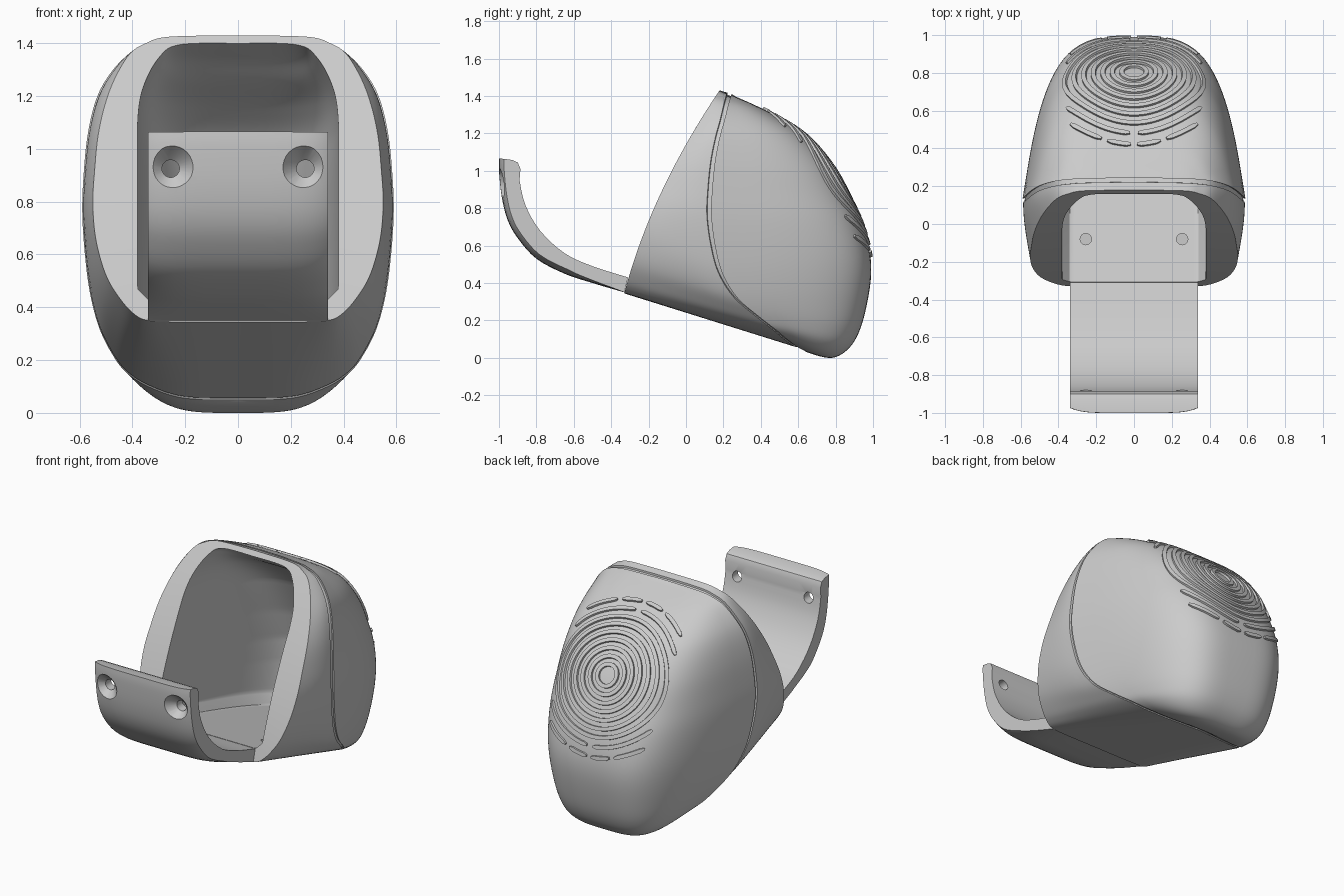
import bpy, bmesh, math
from mathutils import Vector
from mathutils.bvhtree import BVHTree

cube = bpy.data.objects.get("Cube")
if cube:
    bpy.data.objects.remove(cube)

grey = bpy.data.materials.new("grey plastic")
grey.use_nodes = True
grey.diffuse_color = (0.6, 0.6, 0.6, 1)
grey.node_tree.nodes["Principled BSDF"].inputs["Base Color"].default_value = (0.6, 0.6, 0.6, 1)


def select(ob):
    bpy.ops.object.select_all(action='DESELECT')
    ob.select_set(True)
    bpy.context.view_layer.objects.active = ob


def clean(bm):
    bmesh.ops.remove_doubles(bm, verts=bm.verts, dist=0.0002)
    bmesh.ops.recalc_face_normals(bm, faces=bm.faces)


def finish(bm, name):
    clean(bm)
    mesh = bpy.data.meshes.new(name)
    bm.to_mesh(mesh)
    mesh.materials.append(grey)
    ob = bpy.data.objects.new(name, mesh)
    bpy.context.collection.objects.link(ob)
    select(ob)
    bpy.ops.object.shade_smooth_by_angle(angle=math.radians(32))
    return ob


def skin(bm, rows, closed=False):
    """Joins equal rows of points with quads."""
    grid = [[bm.verts.new(p) for p in row] for row in rows]
    for a, b in zip(grid, grid[1:]):
        n = len(a)
        for i in range(n if closed else n - 1):
            j = (i + 1) % n
            bm.faces.new((a[i], a[j], b[j], b[i]))
    return grid


def cap(bm, grid):
    bm.faces.new(grid[0])
    bm.faces.new(grid[-1][::-1])


def sample(table, u, smooth=True):
    """Reads a table at u in 0..1, smoothly or in straight steps."""
    t = u * (len(table) - 1)
    i = min(int(t), len(table) - 2)
    t -= i
    p = [table[max(0, min(len(table) - 1, i + k))] for k in (-1, 0, 1, 2)]
    if not smooth:
        return [b + (c - b) * t for b, c in zip(p[1], p[2])]
    return [b + 0.5 * t * (c - a + t * (2*a - 5*b + 4*c - d + t * (3*(b - c) + d - a)))
            for a, b, c, d in zip(*p)]


def sweep(edge, back, power, taper, steps):
    """Rounded, tapering path from a side point to the centre line."""
    pts = []
    for k in range(steps + 1):
        a = math.pi / 2 * k / steps
        depth = math.sin(a) ** (2 / power)
        p = edge.lerp(back, depth)
        p.x = edge.x * math.cos(a) ** (2 / power) * (1 - taper * depth) if k < steps else 0
        pts.append(p)
    return pts


# Half outline: seam x, y, z; back centre y, z; rim x, z
OUTER = [
    (0, .62, .05, .62, .05, 0, .345), (.20, .60, .055, .66, .025, .25, .345),
    (.33, .545, .095, .78, 0, .35, .352), (.42, .48, .15, .87, .05, .40, .38),
    (.475, .39, .22, .93, .15, .445, .43), (.525, .275, .32, .97, .30, .49, .50),
    (.56, .195, .45, .99, .45, .52, .58), (.58, .155, .60, .98, .58, .542, .68),
    (.59, .135, .76, .94, .72, .55, .80), (.585, .14, .90, .88, .85, .543, .92),
    (.57, .155, 1.05, .80, 1.0, .53, 1.05), (.54, .18, 1.18, .70, 1.13, .503, 1.17),
    (.495, .205, 1.27, .60, 1.22, .465, 1.27), (.425, .225, 1.35, .45, 1.31, .41, 1.36),
    (.35, .235, 1.385, .36, 1.355, .35, 1.40), (.25, .24, 1.402, .27, 1.395, .26, 1.425),
    (0, .245, 1.41, .25, 1.408, 0, 1.43)]
# Cavity: rim x, z; back centre y, z
INNER = [
    (0, .43, .84, .13), (.2, .43, .84, .13), (.34, .43, .84, .13), (.38, .47, .88, .2),
    (.38, .6, .9, .4), (.38, .72, .89, .55), (.38, .9, .82, .75), (.38, 1.1, .7, 1.0),
    (.36, 1.23, .55, 1.15), (.30, 1.345, .4, 1.25), (.22, 1.395, .3, 1.33), (0, 1.40, .24, 1.36)]


def rim_y(z):
    """Gently curved slanting plane of the opening."""
    return -.33 + (z - .345) * (.369 + .19 * (z - .9))


def half_path(u):
    w, gy, gz, by, bz, rx, rz = sample(OUTER, u)
    ix, iz, cy, cz = sample(INNER, u, u > .64)
    seam, back = Vector((w, gy, gz)), Vector((0, by, bz))
    rim, inner = Vector((rx, rim_y(rz), rz)), Vector((ix, rim_y(iz), iz))
    inward = (Vector((0, .3, .72)) - seam).normalized() * .012
    if u in (0, 1):
        inward.x = 0
    lip = seam + (rim - seam).normalized() * .024
    path = sweep(inner, Vector((0, cy, cz)), 3.4, 0, 14)[::-1]
    for k in range(7):
        p = rim.lerp(lip, k / 6)
        p.x = rim.x + (lip.x - rim.x) * math.sin(k / 6 * math.pi / 2)
        path.append(p)
    return path + [lip + inward, seam + inward] + sweep(seam, back, 3.8, .22, 30)


# Hollow housing with seam groove
bm = bmesh.new()
rows = [half_path(i / 96) for i in range(97)]
for sx in (1, -1):
    skin(bm, [[Vector((p.x * sx, p.y, p.z)) for p in row] for row in rows])
clean(bm)
tree = BVHTree.FromBMesh(bm)
housing = finish(bm, "housing")

# Raised speaker ridges laid on the back
NORMAL = Vector((0, .84, .54)).normalized()
UP = Vector((0, -NORMAL.z, NORMAL.y))
CENTRE = Vector((0, .8, 1.0))


def ridge(bm, radius, start, end):
    full = end - start >= 360
    count = max(6, int((end - start) / 3))
    rows = []
    for k in range(count + 1):
        a = math.radians(start + (end - start) * k / count)
        out = Vector((1, 0, 0)) * math.sin(a) + UP * math.cos(a)
        hit, n, _, _ = tree.ray_cast(CENTRE + out * radius + NORMAL, -NORMAL)
        if hit is None:
            continue
        n = n if n.dot(NORMAL) > 0 else -n
        s = (out - n * out.dot(n)).normalized()
        h = .014 if full or 0 < k < count else .007
        rows.append([hit + s * h * f + n * g for f, g in
                     ((-1, -.01), (-.85, .012), (.85, .012), (1, -.01))])
    grid = skin(bm, rows, True)
    if not full:
        cap(bm, grid)


bm = bmesh.new()
for k in range(7):
    ridge(bm, .065 + .05 * k, 0, 360)
for radius, spans in ((.42, ((3, 57),)), (.48, ((2, 17), (21, 44)))):
    for a, b in spans:
        for s, e in ((a, b), (-b, -a), (180 - b, 180 - a), (180 + a, 180 + b)):
            ridge(bm, radius, s, e)
finish(bm, "speaker_ridges")

# Curved hook arm, its outer face rounded off towards both sides
FRONT = [(-.33, .35), (-.5, .4), (-.65, .45), (-.8, .53), (-.9, .64), (-.955, .74),
         (-.985, .86), (-1, 1.0), (-1, 1.065)]
BACK = [(-.93, 1.058), (-.9, 1.045), (-.885, 1.01), (-.89, .95), (-.86, .82),
        (-.78, .68), (-.65, .56), (-.5, .49), (-.31, .43)]
front = [Vector(sample(FRONT, k / 32)) for k in range(33)]
back = BACK[:3] + [sample(BACK[3:], k / 20) for k in range(21)]
bm = bmesh.new()
rows = []
for k in range(17):
    f = math.sin((k / 8 - 1) * math.pi / 2)
    row = []
    for i, p in enumerate(front):
        along = (front[min(i + 1, 32)] - front[max(i - 1, 0)]).normalized()
        q = p + Vector((along.y, -along.x)) * .028 * abs(f) ** 6 * min(1, i / 8)
        row.append((f * .34, q.x, q.y))
    rows.append(row + [(f * .34, y, z) for y, z in back])
cap(bm, skin(bm, rows, True))
arm = finish(bm, "hook_arm")


def cut(target, name, profile, axis):
    """Turns a profile of (radius, distance) about an axis, both sides, and cuts it."""
    bm = bmesh.new()
    for x in (-.255, .255):
        rows = []
        for r, d in profile:
            ring = [(r * math.cos(a), r * math.sin(a)) for a in
                    (math.tau * i / 32 for i in range(32))]
            rows.append([(x + p, d, .925 + q) if axis == 'Y' else (x + p, -.08 + q, d)
                         for p, q in ring])
        cap(bm, skin(bm, rows, True))
    cutter = finish(bm, name)
    cutter.hide_render = True
    mod = target.modifiers.new("holes", 'BOOLEAN')
    mod.object, mod.operation, mod.solver = cutter, 'DIFFERENCE', 'EXACT'
    select(target)
    bpy.ops.object.modifier_apply(modifier=mod.name)
    bpy.data.objects.remove(cutter)
    bpy.ops.object.shade_smooth_by_angle(angle=math.radians(32))


# Countersunk screw holes and blind floor holes
cut(arm, "screw_cutter", [(.095, -1.01), (.083, -.99), (.033, -.94), (.033, -.8)], 'Y')
cut(housing, "floor_cutter", [(.03, .32), (.03, .5)], 'Z')
